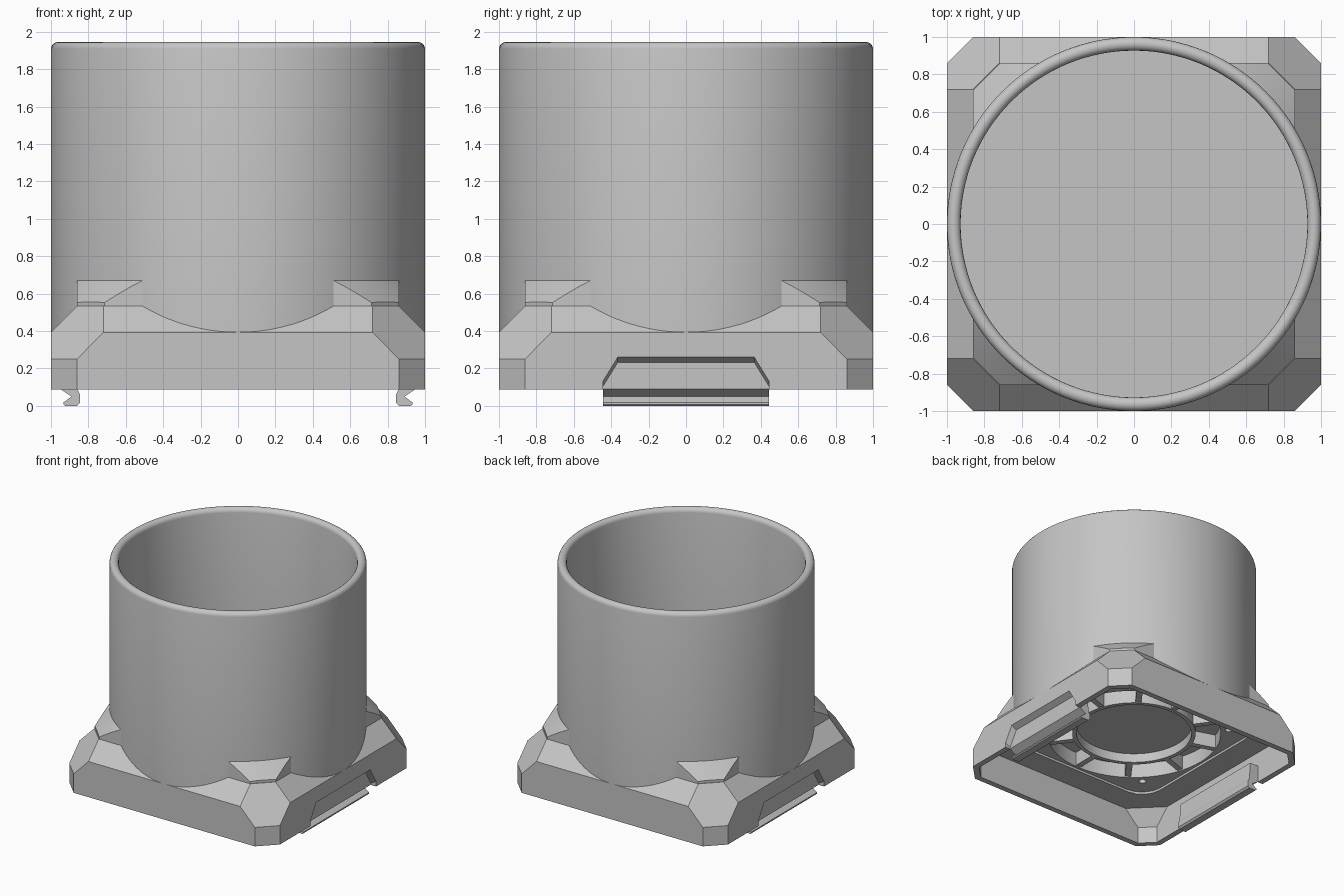
import bpy, bmesh, math
from mathutils import Matrix

if "Cube" in bpy.data.objects:
    bpy.data.objects.remove(bpy.data.objects["Cube"], do_unlink=True)

GREY = (0.56, 0.56, 0.56, 1)
grey = bpy.data.materials.new("plain grey")
grey.use_nodes = True
grey.diffuse_color = GREY
grey.node_tree.nodes["Principled BSDF"].inputs["Base Color"].default_value = GREY


def finish(name, bm, smooth=False):
    bmesh.ops.recalc_face_normals(bm, faces=bm.faces)
    mesh = bpy.data.meshes.new(name)
    bm.to_mesh(mesh)
    bm.free()
    mesh.materials.append(grey)
    ob = bpy.data.objects.new(name, mesh)
    bpy.context.collection.objects.link(ob)
    bpy.ops.object.select_all(action="DESELECT")
    bpy.context.view_layer.objects.active = ob
    ob.select_set(True)
    if smooth:
        bpy.ops.object.shade_smooth_by_angle(angle=math.radians(30))
    return ob


def hull(name, points):
    bm = bmesh.new()
    for p in points:
        bm.verts.new(p)
    result = bmesh.ops.convex_hull(bm, input=bm.verts)
    spare = [g for g in result["geom_interior"] if isinstance(g, bmesh.types.BMVert)]
    bmesh.ops.delete(bm, geom=spare, context="VERTS")
    flat = math.radians(1)
    bmesh.ops.dissolve_limit(bm, angle_limit=flat, verts=bm.verts, edges=bm.edges)
    return finish(name, bm)


def corners(points):
    """Repeat points in all four quadrants and across the diagonals."""
    return [(sx * a, sy * b, z) for x, y, z in points
            for a, b in ((x, y), (y, x)) for sx in (1, -1) for sy in (1, -1)]


def prism(name, outline, low, high):
    """Extrude an x-z outline along y."""
    bm = bmesh.new()
    a = [bm.verts.new((x, low, z)) for x, z in outline]
    b = [bm.verts.new((x, high, z)) for x, z in outline]
    bm.faces.new(a)
    bm.faces.new(b)
    for i in range(len(a)):
        j = (i + 1) % len(a)
        bm.faces.new((a[i], a[j], b[j], b[i]))
    return finish(name, bm)


def lathe(name, profile):
    """Spin a radius-height profile around the z axis."""
    bm = bmesh.new()
    verts = [bm.verts.new((r, 0, z)) for r, z in profile]
    edges = [bm.edges.new(pair) for pair in zip(verts, verts[1:])]
    bmesh.ops.spin(bm, geom=verts + edges, cent=(0, 0, 0), axis=(0, 0, 1),
                   angle=math.tau, steps=128, use_merge=True)
    bmesh.ops.remove_doubles(bm, verts=bm.verts, dist=0.0005)
    return finish(name, bm, True)


def cylinder(name, radius, low, high, x=0, y=0, sides=64):
    bm = bmesh.new()
    bmesh.ops.create_cone(bm, cap_ends=True, segments=sides, radius1=radius, radius2=radius,
                          depth=high - low, matrix=Matrix.Translation((x, y, (low + high) / 2)))
    return finish(name, bm, True)


def combine(target, tool, operation="DIFFERENCE"):
    mod = target.modifiers.new("shape", "BOOLEAN")
    mod.operation = operation
    mod.solver = "EXACT"
    mod.object = tool
    bpy.context.view_layer.objects.active = target
    bpy.ops.object.modifier_apply(modifier=mod.name)
    bpy.data.objects.remove(tool, do_unlink=True)


# Cup: lathed wall with a rounded lip, and a closed floor
TOP, LIP = 1.945, 0.0365
cup = [(0, 0.53), (0.86, 0.53), (1, 0.39)]
for i in range(9):
    a = math.pi * i / 8
    cup.append((1 - LIP + LIP * math.cos(a), TOP - LIP + LIP * math.sin(a)))
lathe("cup", cup + [(1 - 2 * LIP, 0.6), (0, 0.6)])

# Base: chamfered square block, hollow from below
base = hull("base", corners([(1, 0.86, 0.087), (1, 0.86, 0.25),
                             (1, 0.72, 0.393), (0.86, 0.72, 0.533)]))
combine(base, hull("cavity", corners([(0.95, 0.84, 0), (0.95, 0.84, 0.233),
                                      (0.95, 0.708, 0.365)])))
pocket = [(x, y, z) for x, y in ((0.73, 0.54), (0.715, 0.613), (0.674, 0.674))
          for z in (0.3, 0.385)]
combine(base, hull("pocket", corners(pocket)))
combine(base, cylinder("opening", 0.71, 0.3, 0.515))
for sx in (1, -1):
    for sy in (1, -1):
        combine(base, cylinder("screw_hole", 0.03, 0.3, 0.5, sx * 0.55, sy * 0.55, 16))

# Side notches with sloped edges, backed by snap clips with an outward hook
notch = [(x, y, z + lift) for x, lift in ((0.948, 0), (1.008, 0.035))
         for y, z in ((0.445, -0.1), (0.445, 0.1), (0.365, 0.23))]
clip = [(0.845, 0.015), (0.86, 0), (0.925, 0), (0.933, 0.008), (0.933, 0.018), (0.89, 0.05),
        (0.951, 0.09), (0.951, 0.24), (0.87, 0.24), (0.86, 0.09), (0.845, 0.06)]
for side, s in (("left", 1), ("right", -1)):
    combine(base, hull("notch", [(s * x, t * y, z) for x, y, z in notch for t in (1, -1)]))
    prism(side + "_clip", [(s * x, z) for x, z in clip], -0.445, 0.445)

# Conical gussets where the cup meets the base corners
gussets = lathe("corner_gussets", [(0.96, 0.52), (1.15, 0.52), (1, 0.67), (0.96, 0.67), (0.96, 0.52)])
block = corners([(0.86, 0.715, 0.525), (0.86, 0.715, 0.7)])
combine(gussets, hull("gusset_limit", block), "INTERSECT")

# Hub with a raised rim, and spokes out to the opening
cylinder("hub", 0.48, 0.47, 0.53)
lathe("hub_rim", [(0.47, 0.39), (0.505, 0.39), (0.505, 0.53), (0.47, 0.53), (0.47, 0.39)])
for i in range(10):
    bm = bmesh.new()
    bmesh.ops.create_cube(bm, size=1)
    bmesh.ops.scale(bm, vec=(0.23, 0.05, 0.13), verts=bm.verts)
    bmesh.ops.translate(bm, vec=(0.605, 0, 0.46), verts=bm.verts)
    bmesh.ops.rotate(bm, cent=(0, 0, 0), verts=bm.verts,
                     matrix=Matrix.Rotation(math.tau * (i + 0.5) / 10, 3, "Z"))
    finish("spoke", bm)
